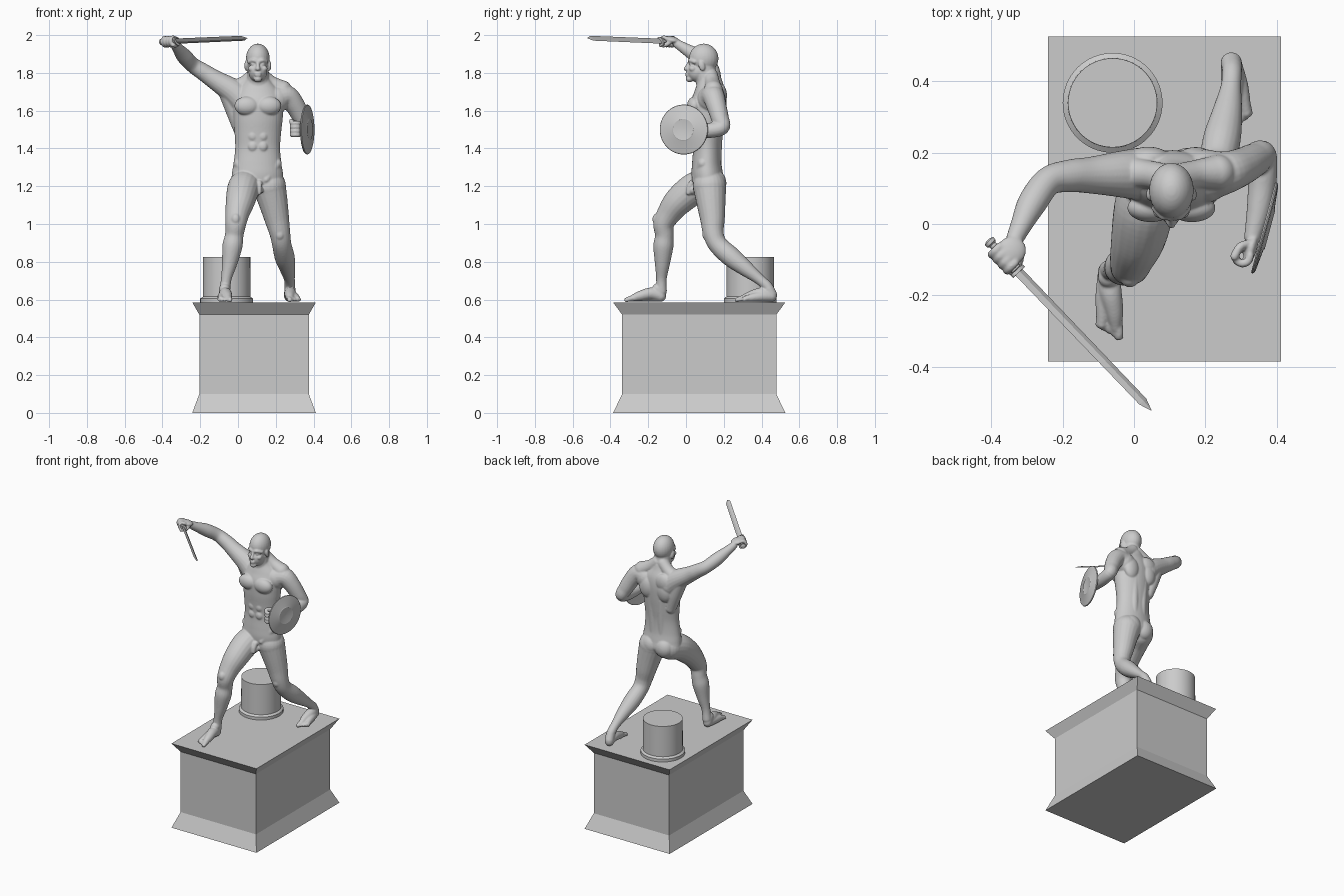
import bpy, bmesh
from math import sin, cos, pi, radians
from mathutils import Vector as V, Matrix


def loft(bm, rings):
    """Skin a list of equal-length rings and cap both ends."""
    vs = [[bm.verts.new(p) for p in r] for r in rings]
    n = len(vs[0])
    for a, b in zip(vs, vs[1:]):
        for i in range(n):
            bm.faces.new((a[i], a[(i + 1) % n], b[(i + 1) % n], b[i]))
    bm.faces.new(vs[0][::-1])
    bm.faces.new(vs[-1])


def ring(c, a, b, n=24):
    return [V(c) + V(a) * cos(2 * pi * i / n) + V(b) * sin(2 * pi * i / n) for i in range(n)]


def spline(pts, n=6):
    p = [V(q) for q in pts]
    p = [p[0]] + p + [p[-1]]
    out = []
    for a, b, c, d in zip(p, p[1:], p[2:], p[3:]):
        for k in range(n):
            t = k / n
            out.append((b * 2 + (c - a) * t + (a * 2 - b * 5 + c * 4 - d) * t * t
                        + (b * 3 - a - c * 3 + d) * t ** 3) * 0.5)
    return out + [p[-1]]


def blob(bm, c, r, rot=None):
    m = Matrix.Translation(c) @ (rot or Matrix()) @ Matrix.Diagonal((*r, 1))
    bmesh.ops.create_uvsphere(bm, u_segments=24, v_segments=16, radius=1, matrix=m)


def tube(bm, pts):
    """Round tube through (x, y, z, radius) points with rounded ends."""
    s = spline(pts)
    c = [V(q[:3]) for q in s]
    side = V((0.31, 0.52, 0.8))
    rings = []
    for i, q in enumerate(s):
        t = (c[min(i + 1, len(c) - 1)] - c[max(i - 1, 0)]).normalized()
        side = (side - t * side.dot(t)).normalized()
        rings.append(ring(c[i], side * q[3], t.cross(side) * q[3], 20))
    loft(bm, rings)
    for q in (s[0], s[-1]):
        blob(bm, q[:3], (q[3],) * 3)


def axes(x, y, z):
    return Matrix((x, y, z)).transposed().to_4x4()


def finish(name, bm, angle=30, matrix=None):
    bmesh.ops.recalc_face_normals(bm, faces=bm.faces[:])
    me = bpy.data.meshes.new(name)
    bm.to_mesh(me)
    bm.free()
    for p in me.polygons:
        p.use_smooth = True
    me.set_sharp_from_angle(angle=radians(angle))
    ob = bpy.data.objects.new(name, me)
    bpy.context.collection.objects.link(ob)
    if matrix:
        ob.matrix_world = matrix
    return ob


def lathe(name, profile, matrix):
    bm = bmesh.new()
    loft(bm, [ring((0, 0, h), (r, 0, 0), (0, r, 0), 64) for r, h in profile])
    return finish(name, bm, 25, matrix)


# Pedestal and stump
bm = bmesh.new()
loft(bm, [[(0.085 + sx * w, 0.07 + sy * d, z) for sx, sy in ((-1, -1), (1, -1), (1, 1), (-1, 1))]
          for w, d, z in ((.327, .456, 0), (.29, .408, .1), (.29, .408, .52), (.327, .456, .585))])
finish("pedestal", bm, 10)
lathe("stump", [(.14, .58), (.14, .605), (.126, .615), (.125, .825)], Matrix.Translation((-.06, .34, 0)))

# Shield on the left forearm
n = V((.966, -.26, 0))
up = V((0, 0, 1))
lathe("shield", [(.001, -.004), (.12, -.011), (.13, -.011), (.132, -.007), (.13, -.003), (.122, 0),
                 (.062, .006), (.056, .009), (.03, .005), (.001, .004)],
      Matrix.Translation((.373, -.013, 1.5)) @ axes(up.cross(n), n.cross(up.cross(n)), n))

# Sword: local z runs from the pommel to the tip
d = V((.69, -.72, .03)).normalized()
w = (V((-.72, -.69, 0)) + up).normalized()
w = (w - d * w.dot(d)).normalized()
guard = V((-.328, -.13, 1.968))
sword = Matrix.Translation(guard) @ axes(w, d.cross(w), d)
lathe("sword_hilt", [(.008, -.118), (.016, -.114), (.016, -.104), (.011, -.1), (.011, -.012), (.016, -.01),
                     (.016, -.004), (.01, 0)], sword)
bm = bmesh.new()
loft(bm, [ring((0, 0, z), (.028, 0, 0), (0, .016, 0)) for z in (-.002, .008)])
finish("sword_guard", bm, 30, sword)
bm = bmesh.new()
loft(bm, [ring((0, 0, z), (a, 0, 0), (0, b, 0), 4)
          for z, a, b in ((0, .019, .005), (.51, .018, .004), (.545, .001, .0008))])
finish("sword_blade", bm, 5, sword)

# Torso
bm = bmesh.new()
CX = .105
loft(bm, [ring(q[:3], (q[3], 0, 0), (0, q[4], 0), 40) for q in spline([
    (.102, .12, 1.17, .09, .06), (.102, .12, 1.21, .134, .083), (.103, .113, 1.26, .136, .084),
    (.103, .11, 1.32, .127, .078), (.104, .112, 1.4, .119, .075), (.105, .113, 1.48, .123, .082),
    (.107, .113, 1.56, .13, .09), (.108, .115, 1.64, .132, .092), (.108, .122, 1.7, .115, .078),
    (.107, .12, 1.75, .075, .06), (.106, .115, 1.78, .055, .055)])])
for s in (-1, 1):
    blob(bm, (CX + s * .058, .045, 1.625), (.066, .04, .05))       # chest
    blob(bm, (CX + s * .068, .18, 1.62), (.055, .036, .075))       # shoulder blade
    blob(bm, (.104 + s * .05, .16, 1.215), (.064, .054, .068))     # buttock
    tube(bm, [(.104 + s * .032, .155, 1.27, .03), (.104 + s * .032, .16, 1.4, .03), (CX + s * .035, .165, 1.55, .034)])
    tube(bm, [(.104 + s * .1, .09, 1.32, .028), (.104 + s * .045, .05, 1.235, .02)])
    tube(bm, [(CX + s * .02, .13, 1.785, .04), (CX + s * .07, .14, 1.745, .04), (CX + s * .13, .145, 1.71, .05)])
    for z in (1.41, 1.465, 1.52):
        blob(bm, (CX + s * .026, .046, z), (.026, .017, .028))
tube(bm, [(.01, .15, 1.5, .035), (-.02, .15, 1.6, .045), (-.05, .145, 1.69, .05)])
blob(bm, (.04, .185, 1.68), (.06, .032, .06))
tube(bm, [(.112, .03, 1.215, .017), (.112, .016, 1.19, .014), (.112, .012, 1.165, .012)])
blob(bm, (.112, .036, 1.18), (.022, .017, .024))

# Neck and head
tube(bm, [(.107, .12, 1.71, .062), (.106, .108, 1.77, .058), (CX, .1, 1.83, .055)])
blob(bm, (CX, .094, 1.876), (.063, .078, .079))
blob(bm, (CX, .062, 1.807), (.05, .058, .056))
blob(bm, (CX, .019, 1.768), (.022, .02, .018))
tube(bm, [(CX, .017, 1.855, .008), (CX, .008, 1.838, .009), (CX, -.002, 1.822, .011)])
for z in (1.797, 1.787):
    blob(bm, (CX, .006, z), (.019, .01, .0055))
for s in (-1, 1):
    tube(bm, [(CX + s * .047, .045, 1.858, .01), (CX + s * .026, .022, 1.866, .01), (CX + s * .008, .018, 1.862, .009)])
    blob(bm, (CX + s * .024, .03, 1.845), (.014, .013, .01))
    blob(bm, (CX + s * .033, .036, 1.822), (.019, .02, .016))
    blob(bm, (CX + s * .009, .006, 1.82), (.008, .009, .007))
    blob(bm, (CX + s * .062, .083, 1.838), (.009, .017, .028), Matrix.Rotation(.25, 4, 'X'))

# Arms
tube(bm, [(.02, .14, 1.66, .075), (-.035, .14, 1.708, .066), (-.12, .137, 1.762, .052), (-.18, .135, 1.802, .046),
          (-.24, .12, 1.842, .041), (-.285, .06, 1.888, .041), (-.315, 0, 1.925, .031), (-.336, -.045, 1.953, .024)])
tube(bm, [(.2, .135, 1.66, .075), (.258, .145, 1.675, .06), (.3, .16, 1.63, .053), (.338, .18, 1.56, .047),
          (.36, .19, 1.512, .041), (.36, .12, 1.495, .04), (.35, .04, 1.495, .034), (.333, -.035, 1.5, .024)])


def grip(c, a, u, thumb):
    """Closed hand round axis a; u points from wrist to hand."""
    c, a = V(c), a.normalized()
    v = a.cross(u).normalized()
    u = v.cross(a)
    blob(bm, c + v * .016 - u * .025, (.042, .017, .04), axes(u, v, a))
    for i in range(4):
        pts = [c + a * (i - 1.5) * .021 + (v * cos(radians(t)) + u * sin(radians(t))) * .021
               for t in (-20, 30, 80, 130, 180, 225)]
        tube(bm, [(*p, .0112) for p in pts])
    e = a * thumb
    tube(bm, [(*(c + q), .012) for q in (e * .02 - u * .04 + v * .01, e * .036 - u * .024 - v * .014,
                                         e * .042 + u * .008 - v * .022)])


grip((-.363, -.094, 1.966), -d, V((-.03, -.05, .013)), -1)
grip((.305, -.09, 1.503), up, V((-.3, -.95, 0)), 1)

# Legs
tube(bm, [(.045, .11, 1.21, .085), (.028, .04, 1.185, .085), (.012, -.04, 1.12, .077), (-.004, -.09, 1.055, .064),
          (-.012, -.118, 1.0, .055), (-.02, -.115, .94, .049), (-.03, -.12, .88, .053), (-.045, -.125, .79, .04),
          (-.062, -.13, .71, .028), (-.07, -.13, .645, .029)])
blob(bm, (-.012, -.152, 1.025), (.026, .026, .032))
tube(bm, [(.165, .125, 1.2, .089), (.185, .132, 1.12, .078), (.205, .14, 1.03, .066), (.222, .145, .95, .055),
          (.232, .17, .89, .051), (.247, .24, .825, .053), (.262, .315, .765, .042), (.272, .385, .71, .029),
          (.275, .43, .67, .028), (.274, .445, .635, .028)])
blob(bm, (.222, .11, .945), (.026, .024, .032))


def foot(heel, fwd, med):
    """Foot from the heel forwards; med is the side of the big toe."""
    f = V(fwd).normalized()
    s = V((-f.y, f.x, 0)) * med

    def path(*pts):
        tube(bm, [(*(V(heel) + f * l + s * k + up * h), r) for l, k, h, r in pts])
    path((0, 0, .032, .03), (.05, .004, .045, .032), (.11, .014, .032, .026), (.155, .018, .018, .016))
    path((0, 0, .03, .029), (.07, -.012, .028, .026), (.145, -.021, .017, .015))
    path((0, 0, .04, .03), (.015, 0, .07, .029))
    for i in range(5):
        k, r = .026 - .014 * i, .013 if i == 0 else .009
        path((.135 - .006 * i, k * .9, .02, r), (.165 - .006 * i, k, .017, r), (.18 - .008 * i, k, .011, r))


foot((-.072, -.135, .587), (.02, -1, 0), 1)
foot((.273, .452, .587), (.15, -1, 0), -1)

# Fuse the whole body into one smooth skin
figure = finish("figure", bm, 180)
m = figure.modifiers.new("fuse", 'REMESH')
m.mode, m.voxel_size, m.use_smooth_shade = 'VOXEL', .0045, True
m = figure.modifiers.new("soften", 'SMOOTH')
m.factor, m.iterations = .5, 5
